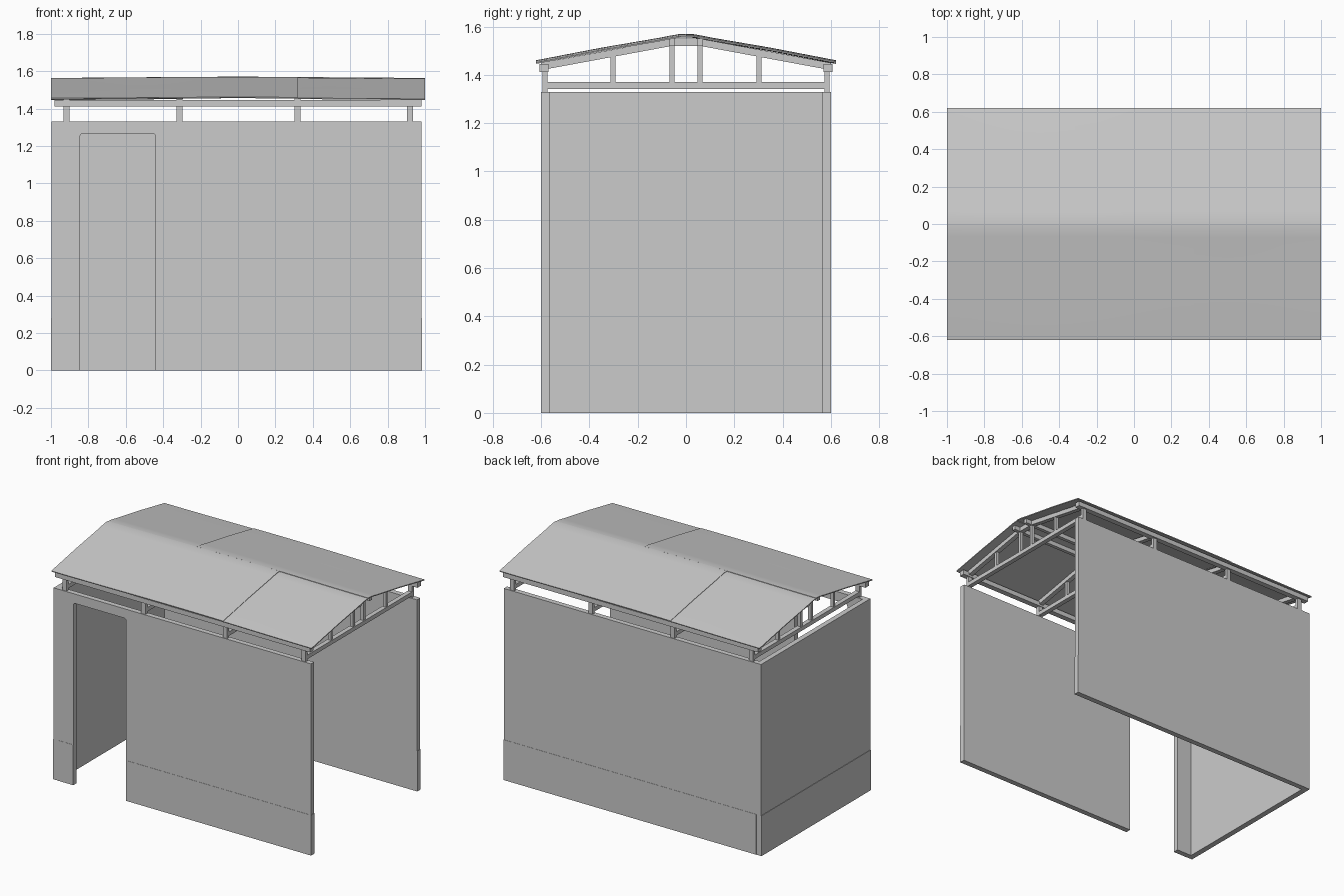
import bpy, bmesh, math
from mathutils import Vector

cube = bpy.data.objects.get("Cube")
if cube:
    bpy.data.objects.remove(cube, do_unlink=True)

grey = bpy.data.materials.new("plain grey")
grey.use_nodes = True
GREY = (0.6, 0.6, 0.6, 1)
grey.diffuse_color = GREY
grey.node_tree.nodes["Principled BSDF"].inputs["Base Color"].default_value = GREY


def finish(name, bm):
    bmesh.ops.recalc_face_normals(bm, faces=bm.faces)
    mesh = bpy.data.meshes.new(name)
    bm.to_mesh(mesh)
    bm.free()
    obj = bpy.data.objects.new(name, mesh)
    obj.data.materials.append(grey)
    bpy.context.collection.objects.link(obj)
    return obj


def prism(name, points, offset):
    """Extrude a flat outline along an offset vector."""
    bm = bmesh.new()
    face = bm.faces.new([bm.verts.new(p) for p in points])
    new = bmesh.ops.extrude_face_region(bm, geom=[face], use_keep_orig=True)["geom"]
    bmesh.ops.translate(bm, vec=offset,
                        verts=[v for v in new if isinstance(v, bmesh.types.BMVert)])
    return finish(name, bm)


def box(name, x0, x1, y0, y1, z0, z1):
    outline = [(x0, y0, z0), (x1, y0, z0), (x1, y1, z0), (x0, y1, z0)]
    return prism(name, outline, (0, 0, z1 - z0))


# Main dimensions
LEFT, RIGHT, HALF, THICK = -0.997, 0.98, 0.6, 0.036
TOP, BAND, LIP = 1.33, 0.28, 0.003
DOOR_A, DOOR_B, DOOR_TOP, ROUND = -0.845, -0.44, 1.265, 0.015
INNER = HALF - THICK

# Front wall with a doorway whose upper corners are slightly rounded
outline = [(LEFT, BAND), (LEFT, TOP), (RIGHT, TOP), (RIGHT, BAND), (DOOR_B, BAND)]
for cx, start in ((DOOR_B - ROUND, 0), (DOOR_A + ROUND, 90)):
    for step in range(4):
        a = math.radians(start + step * 30)
        outline.append((cx + ROUND * math.cos(a), DOOR_TOP - ROUND + ROUND * math.sin(a)))
outline.append((DOOR_A, BAND))
prism("front_wall", [(x, -HALF, z) for x, z in outline], (0, THICK, 0))

# Back wall and closed end wall
box("back_wall", LEFT, RIGHT, INNER, HALF, BAND, TOP)
box("end_wall", LEFT, LEFT + THICK, -INNER, INNER, BAND, TOP)

# Wall bases, slightly proud of the walls above
base_start = LEFT + THICK
box("front_base_by_corner", base_start, DOOR_A, -HALF - LIP / 2, -INNER, 0, BAND)
box("front_base", DOOR_B, RIGHT + LIP, -HALF - LIP / 2, -INNER, 0, BAND)
box("back_base", base_start, RIGHT + LIP, INNER, HALF + LIP / 2, 0, BAND)
box("end_base", LEFT - LIP, base_start, -HALF, HALF, 0, BAND)

# Four roof trusses
W = 0.016
KNEE, KNEE_Z, EAVE, EAVE_Z = 0.06, 1.55, 0.6, 1.45
DEPTH = 0.03
SLOPE = (KNEE_Z - EAVE_Z) / (EAVE - KNEE)
for i, x in enumerate((-0.917, -0.312, 0.317, 0.92), 1):
    chord = [(-EAVE, EAVE_Z), (-KNEE, KNEE_Z), (KNEE, KNEE_Z), (EAVE, EAVE_Z)]
    ring = chord + [(y, z - DEPTH) for y, z in reversed(chord)]
    prism(f"truss_{i}_top_chord", [(x - W, y, z) for y, z in ring], (2 * W, 0, 0))
    box(f"truss_{i}_tie_beam", x - W, x + W, -0.575, 0.575, 1.342, 1.37)
    for s, side in ((-1, "front"), (1, "back")):
        yc = s * 0.584
        box(f"truss_{i}_{side}_post", x - W, x + W, yc - 0.011, yc + 0.011, TOP, 1.44)
        for yy, label in ((0.058, "inner"), (0.302, "outer")):
            top = KNEE_Z - max(0, yy - KNEE) * SLOPE - 0.02
            box(f"truss_{i}_{side}_{label}_strut", x - W * 0.7, x + W * 0.7,
                s * yy - 0.01, s * yy + 0.01, 1.36, top)

# Beams running the length of the roof
for s, side in ((-1, "front"), (1, "back")):
    yc = s * 0.588
    box(f"{side}_eave_beam", -0.98, RIGHT, yc - 0.019, yc + 0.019, 1.412, 1.445)
    yc = s * 0.058
    box(f"{side}_ridge_beam", -0.98, RIGHT, yc - 0.012, yc + 0.012, 1.52, 1.55)


def roof_sheet(name, x0, x1, side, lift):
    """Thin bent sheet from the ridge down to one eave."""
    profile = [(0, 1.558), (0.03, 1.557), (0.07, 1.55), (0.11, 1.542),
               (0.35, 1.501), (0.62, 1.449)]
    bm = bmesh.new()
    steps = 10
    rows = []
    for k in range(steps + 1):
        x = x0 + (x1 - x0) * k / steps
        sway = 0.003 * math.cos(x * math.pi)
        rows.append([bm.verts.new((x, side * y, z + lift + sway)) for y, z in profile])
    for a, b in zip(rows, rows[1:]):
        for j in range(len(profile) - 1):
            bm.faces.new((a[j], b[j], b[j + 1], a[j + 1]))
    bmesh.ops.recalc_face_normals(bm, faces=bm.faces)
    if sum(f.normal.z for f in bm.faces) < 0:
        bmesh.ops.reverse_faces(bm, faces=bm.faces)
    obj = finish_sheet(name, bm)
    return obj


def finish_sheet(name, bm):
    mesh = bpy.data.meshes.new(name)
    bm.to_mesh(mesh)
    bm.free()
    obj = bpy.data.objects.new(name, mesh)
    obj.data.materials.append(grey)
    bpy.context.collection.objects.link(obj)
    mod = obj.modifiers.new("thickness", "SOLIDIFY")
    mod.thickness = 0.006
    mod.offset = 1
    for o in bpy.context.selected_objects:
        o.select_set(False)
    obj.select_set(True)
    bpy.context.view_layer.objects.active = obj
    bpy.ops.object.modifier_apply(modifier="thickness")
    bpy.ops.object.shade_smooth_by_angle(angle=math.radians(30))
    return obj


# Roof sheets, the long ones lapping over the short ones
roof_sheet("front_long_sheet", -1.0, 0.32, -1, 0.003)
roof_sheet("front_short_sheet", 0.3, 1.0, -1, 0)
roof_sheet("back_long_sheet", -0.315, 1.0, 1, 0.003)
roof_sheet("back_short_sheet", -1.0, -0.295, 1, 0)
